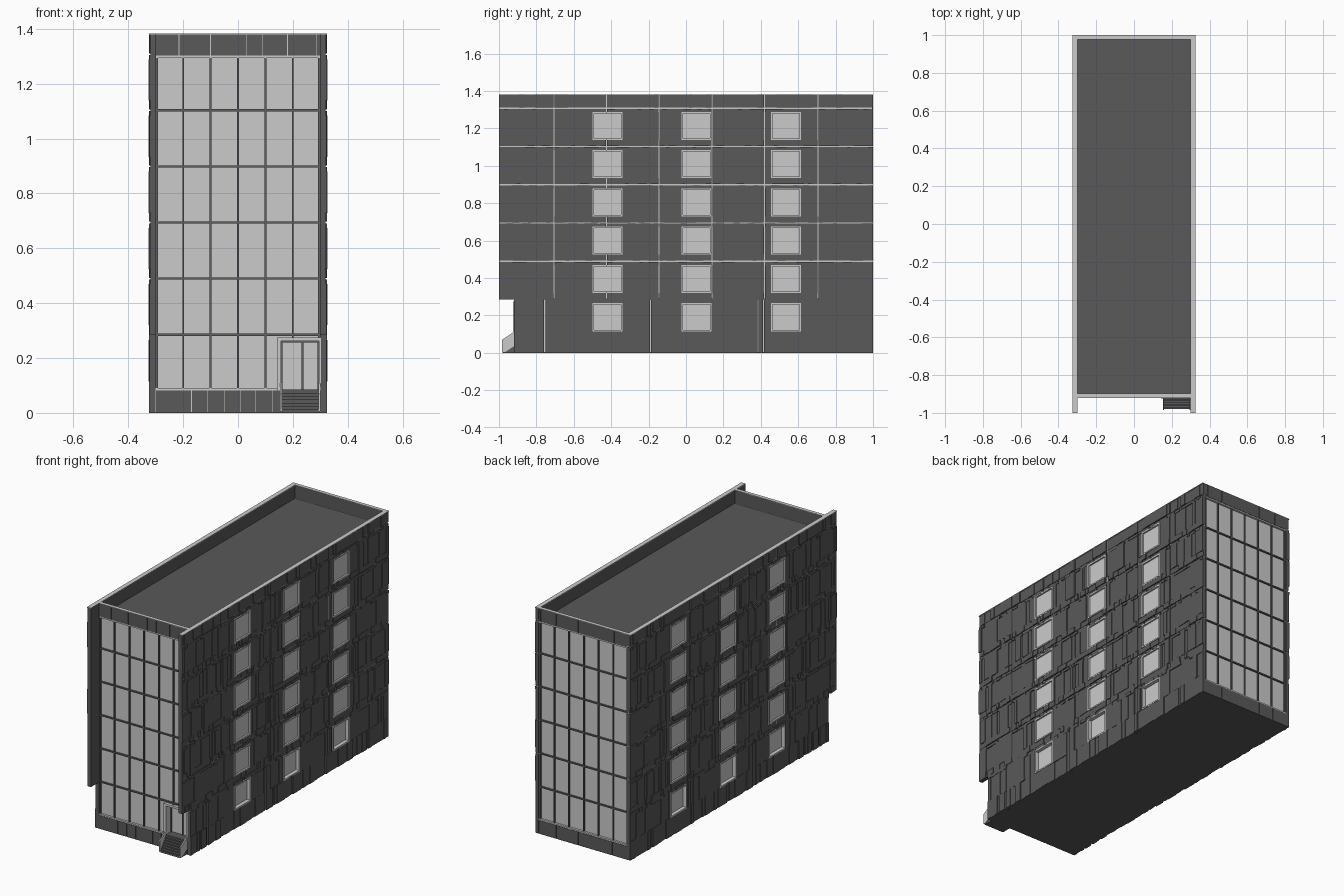
import bpy, bmesh, random
from mathutils import Vector

if "Cube" in bpy.data.objects:
    bpy.data.objects.remove(bpy.data.objects["Cube"])
random.seed(4)

def material(name, v):
    m = bpy.data.materials.new(name)
    m.diffuse_color = (v, v, v, 1)
    m.use_nodes = True
    m.node_tree.nodes["Principled BSDF"].inputs["Base Color"].default_value = m.diffuse_color
    return m

DARK = material("dark cladding", 0.10)
LIGHT = material("light glass and trim", 0.60)
GREY = material("grey mullion", 0.12)

def boxes(name, items, mat):
    """One object from many (x0,x1,y0,y1,z0,z1) boxes."""
    bm = bmesh.new()
    for x0, x1, y0, y1, z0, z1 in items:
        r = bmesh.ops.create_cube(bm, size=1)
        for v in r["verts"]:
            v.co = Vector((x1 if v.co.x > 0 else x0, y1 if v.co.y > 0 else y0, z1 if v.co.z > 0 else z0))
    me = bpy.data.meshes.new(name)
    bm.to_mesh(me)
    bm.free()
    me.materials.append(mat)
    ob = bpy.data.objects.new(name, me)
    bpy.context.collection.objects.link(ob)
    return ob

def mirror(items):
    return items + [(-b[1], -b[0]) + tuple(b[2:]) for b in items]

W, IN, TOP, ROOF = 0.325, 0.30, 1.38, 1.30
FRONT, BACK = -0.92, 1.0
G = 0.003                                   # half a panel gap
FLOORS = [0.285 + 0.2045 * i for i in range(6)]
WIN_Y = (-0.42, 0.055, 0.535)
WIN_Z = [0.115] + [f + 0.035 for f in FLOORS[:5]]
HW, HH = 0.08, 0.15                         # window half width, height

# Light core with a recess for the entrance
core = boxes("core", [(-IN, IN, FRONT + 0.015, BACK - 0.015, 0.004, ROOF - 0.004)], LIGHT)
cutter = boxes("entrance_cutter", [(0.155, 0.297, -1, -0.87, 0.085, 0.265)], LIGHT)
cutter.hide_render = True
mod = core.modifiers.new("entrance", "BOOLEAN")
mod.operation, mod.object, mod.solver = "DIFFERENCE", cutter, "EXACT"
bpy.context.view_layer.objects.active = core
bpy.ops.object.modifier_apply(modifier=mod.name)
bpy.data.objects.remove(cutter)

# Side cladding: rows of vertical planks of slightly varied depth
planks = []

def fill(y0, y1, z0, z1):
    y = y0
    while y < y1 - 1e-5:
        e = y + random.uniform(0.016, 0.05)
        if e > y1 - 0.012:
            e = y1
        planks.append((IN, random.choice((W, W - 0.003, W - 0.006)), y, e, z0, z1))
        y = e

rows = [(0, 0.285, [-0.755, -0.19, 0.385, 0.415], FRONT)]
upper = [-0.705, -0.425, -0.145, 0.14, 0.42, 0.705]
tops = FLOORS + [TOP]
rows += [(tops[i], tops[i + 1], upper, -1.0) for i in range(6)]
for i, (z0, z1, joints, start) in enumerate(rows):
    za, zb = z0 + (G if i > 1 else 0), z1 - (G if 0 < i < 6 else 0)
    ends = [start] + joints + [BACK]
    for a, b in zip(ends, ends[1:]):
        a += G if a != start else 0
        b -= G if b != BACK else 0
        if i == 6:
            fill(a, b, za, zb)
            continue
        w0, w1 = WIN_Z[i], WIN_Z[i] + HH
        fill(a, b, za, w0)                  # below the windows
        fill(a, b, w1, zb)                  # above the windows
        y = a
        for c in WIN_Y:                     # between the windows
            if c + HW <= a or c - HW >= b:
                continue
            if c - HW > y:
                fill(y, c - HW, w0, w1)
            y = max(y, c + HW)
        if y < b:
            fill(y, b, w0, w1)
boxes("side_cladding", mirror(planks), DARK)

# Window panes and raised frames on both sides
panes, frames = [], []
for c in WIN_Y:
    for z in WIN_Z:
        a, b, t, f = c - HW, c + HW, z + HH, 0.008
        panes.append((IN - 0.002, IN + 0.004, a, b, z, t))
        for q in ((a, a + f, z, t), (b - f, b, z, t), (a, b, z, z + f), (a, b, t - f, t)):
            frames.append((IN, W + 0.001) + q)
boxes("window_panes", mirror(panes), LIGHT)
boxes("window_frames", mirror(frames), LIGHT)

# Light backing of the parapet and the fins, behind the panel joints
boxes("parapet_backing", mirror([(IN + 0.001, W - 0.009, -0.998, BACK - 0.002, 0.288, TOP - 0.001)]), LIGHT)

# Dark bands below and above the glass walls, split into panels
bands = []
for y0, y1, lo, hi in ((FRONT, FRONT + 0.02, (-0.17, -0.11, -0.05, 0.01, 0.065, 0.125), None),
                       (BACK - 0.02, BACK, (-0.2, -0.1, 0.03, 0.09, 0.18), None)):
    for joints, z0, z1, end in ((lo, 0, 0.082, IN),
                                ((-0.215, -0.1, 0.03, 0.09, 0.18, 0.285), ROOF + 0.002, TOP, IN)):
        xs = [-IN] + list(joints) + [end]
        for a, b in zip(xs, xs[1:]):
            bands.append((a + G / 2, b - G / 2, y0, y1, z0, z1))
boxes("end_bands", bands, DARK)
boxes("band_backing", [(-IN, IN, y, y + 0.012, z0, z1) for y in (FRONT + 0.004, BACK - 0.016)
                       for z0, z1 in ((0.004, 0.085), (ROOF - 0.002, TOP - 0.001))], LIGHT)

# Mullions and perimeter frames of the two glass walls
mull, trim = [], []
for y0, y1, front in ((FRONT + 0.006, FRONT + 0.018, True), (BACK - 0.018, BACK - 0.006, False)):
    for x in (-0.2, -0.1, 0, 0.1, 0.2):
        mull.append((x - 0.003, x + 0.003, y0, y1, 0.27 if front and x > 0.15 else 0.085, ROOF))
    for z in FLOORS[:5]:
        mull.append((-IN, IN, y0, y1, z - 0.004, z + 0.004))
    for s in (-1, 1):
        x = s * (IN - 0.004)
        mull.append((x - 0.004, x + 0.004, y0, y1, 0.27 if front and s > 0 else 0.085, ROOF))
    end = 0.145 if front else IN
    trim += [(-IN, end, y0 - 0.004, y1 + 0.004, 0.082, 0.09),
             (-IN, IN, y0 - 0.004, y1 + 0.004, ROOF - 0.006, ROOF + 0.002)]
boxes("glass_wall_mullions", mull, GREY)
boxes("glass_wall_trim", trim, LIGHT)

# Roof deck, dark inner parapet faces, light coping and underside
boxes("roof_deck", [(-IN, IN, FRONT + 0.01, BACK - 0.01, ROOF - 0.004, ROOF)], DARK)
boxes("parapet_lining", mirror([(IN - 0.002, IN + 0.002, -0.999, BACK - 0.01, ROOF, TOP)])
      + [(-IN, IN, FRONT + 0.018, FRONT + 0.022, ROOF, TOP),
         (-IN, IN, BACK - 0.022, BACK - 0.018, ROOF, TOP)], DARK)
boxes("coping", mirror([(IN - 0.002, W, -1, BACK, TOP - 0.002, TOP + 0.002)])
      + [(-IN, IN, FRONT, FRONT + 0.022, TOP - 0.002, TOP + 0.002),
         (-IN, IN, BACK - 0.022, BACK, TOP - 0.002, TOP + 0.002)], LIGHT)
boxes("underside", [(-IN, IN, FRONT + 0.002, BACK - 0.002, 0, 0.004)], DARK)

# Dark inner, front and lower faces of the fins beside the front glass
boxes("fin_lining", mirror([(IN - 0.002, IN + 0.002, -1, FRONT + 0.01, 0.285, TOP - 0.002),
                            (IN, W - 0.006, -1, -0.996, 0.285, TOP - 0.002),
                            (IN, W - 0.006, -1, FRONT, 0.285, 0.29)]), DARK)

# Entrance: door frame, centre post and threshold
boxes("door_frame", [(0.142, 0.157, FRONT - 0.004, -0.87, 0.082, 0.275),
                     (0.295, 0.303, FRONT - 0.004, -0.87, 0.082, 0.275),
                     (0.142, 0.303, FRONT - 0.004, -0.87, 0.262, 0.275)], LIGHT)
boxes("door_posts", [(x - 0.003, x + 0.003, -0.876, -0.868, 0.085, 0.262) for x in (0.16, 0.235, 0.292)]
      + [(0.157, 0.295, -0.876, -0.868, 0.257, 0.262)], GREY)
boxes("threshold", [(0.155, 0.297, FRONT, -0.87, 0.078, 0.086)], DARK)

# Entrance steps
N = 7
boxes("steps", [(0.16, 0.295, -0.98 + 0.06 * i / N, FRONT, 0, 0.085 * (i + 1) / N) for i in range(N)], DARK)

# Sloping cheeks on each side of the steps
bm = bmesh.new()
for x in (0.153, 0.294):
    pts = [(-0.985, 0.005), (-0.985, 0.068), (FRONT, 0.112), (FRONT, 0.035), (-0.965, 0.005)]
    f = bm.faces.new([bm.verts.new((x, y, z)) for y, z in pts])
    r = bmesh.ops.extrude_face_region(bm, geom=[f])
    bmesh.ops.translate(bm, vec=(0.007, 0, 0), verts=[v for v in r["geom"] if isinstance(v, bmesh.types.BMVert)])
bmesh.ops.recalc_face_normals(bm, faces=bm.faces)
me = bpy.data.meshes.new("step_cheeks")
bm.to_mesh(me)
bm.free()
me.materials.append(LIGHT)
bpy.context.collection.objects.link(bpy.data.objects.new("step_cheeks", me))
